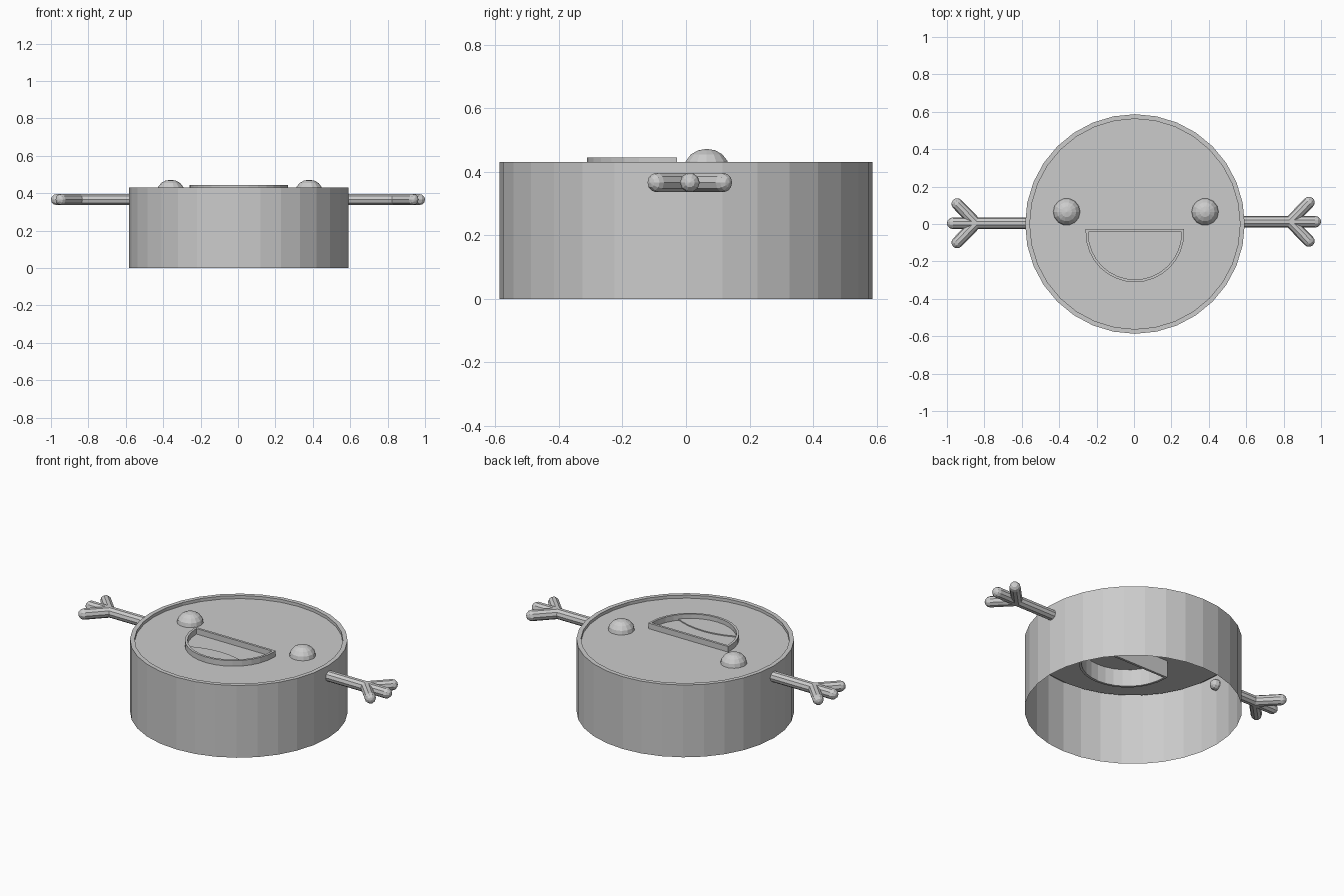
import bpy, bmesh, math
from mathutils import Vector

old = bpy.data.objects.get("Cube")
if old:
    bpy.data.objects.remove(old, do_unlink=True)

GREY = (0.6, 0.6, 0.6, 1)
mat = bpy.data.materials.new("plain grey")
mat.use_nodes = True
mat.diffuse_color = GREY
mat.node_tree.nodes["Principled BSDF"].inputs["Base Color"].default_value = GREY

CX = 0.005        # centre line of the body
LID_Z = 0.412     # recessed lid height


def finish(name, bm):
    mesh = bpy.data.meshes.new(name)
    bm.to_mesh(mesh)
    bm.free()
    mesh.materials.append(mat)
    obj = bpy.data.objects.new(name, mesh)
    bpy.context.collection.objects.link(obj)
    return obj


def lathe(bm, profile, sides, centre):
    """Revolve (radius, z) points about z; radius 0 makes a pole."""
    rings = []
    for r, z in profile:
        n = sides if r > 0 else 1
        rings.append([bm.verts.new((centre[0] + r * math.cos(math.tau * i / sides),
                                    centre[1] + r * math.sin(math.tau * i / sides), z))
                      for i in range(n)])
    for a, b in zip(rings, rings[1:]):
        for i in range(sides):
            j = (i + 1) % sides
            if len(b) == 1:
                bm.faces.new((a[i], a[j], b[0]))
            else:
                bm.faces.new((a[i], a[j], b[j], b[i]))


def capsule(bm, start, end, radius, sides=10):
    """Round-ended rod between two points."""
    start, end = Vector(start), Vector(end)
    length = (end - start).length
    angles = [math.radians(d) for d in (-90, -60, -30, 0, 0, 30, 60, 90)]
    turn = (end - start).to_track_quat('Z', 'Y')
    rings = []
    for k, a in enumerate(angles):
        z = radius * math.sin(a) + (length if k > 3 else 0)
        r = radius * math.cos(a)
        n = 1 if k in (0, 7) else sides
        rings.append([bm.verts.new(start + turn @ Vector(
            (r * math.cos(math.tau * i / sides), r * math.sin(math.tau * i / sides), z)
            if n > 1 else (0, 0, z))) for i in range(n)])
    for a, b in zip(rings, rings[1:]):
        for i in range(sides):
            j = (i + 1) % sides
            if len(a) == 1:
                bm.faces.new((a[0], b[j], b[i]))
            elif len(b) == 1:
                bm.faces.new((a[i], a[j], b[0]))
            else:
                bm.faces.new((a[i], a[j], b[j], b[i]))


def smile_outline(radius, top_y, centre_y=-0.048, steps=16):
    """Half-round outline with a straight upper edge."""
    pts = [(CX - radius, top_y)]
    for i in range(steps + 1):
        a = math.pi + math.pi * i / steps
        pts.append((CX + radius * math.cos(a), centre_y + radius * math.sin(a)))
    return pts + [(CX + radius, top_y)]


# Drum body: open underneath, with a narrow rim around a recessed lid
bm = bmesh.new()
lathe(bm, [(0.587, 0), (0.587, 0.43), (0.562, 0.43), (0.562, LID_Z), (0, LID_Z)], 32, (CX, 0))
finish("body", bm)

# Dome eyes
for side, x in (("right", -0.36), ("left", 0.38)):
    bm = bmesh.new()
    dome = [(0.072, LID_Z)]
    dome += [(0.072 * math.cos(a), LID_Z + 0.06 * math.sin(a))
             for a in (math.radians(d) for d in (22, 45, 67))]
    lathe(bm, dome + [(0, LID_Z + 0.06)], 14, (x, 0.065))
    finish(side + "_eye", bm)

# Mouth frame: hollow half-round tube passing down through the lid
bm = bmesh.new()
outer, inner = smile_outline(0.263, -0.028), smile_outline(0.249, -0.042)
loops = [[bm.verts.new((x, y, z)) for x, y in pts]
         for pts, z in ((outer, 0.31), (outer, 0.445), (inner, 0.445), (inner, 0.31))]
n = len(outer)
for k in range(4):
    a, b = loops[k], loops[(k + 1) % 4]
    for i in range(n):
        j = (i + 1) % n
        bm.faces.new((a[i], a[j], b[j], b[i]))
finish("mouth_frame", bm)

# Tongue: thin plate with a bowed upper edge resting in the mouth
bm = bmesh.new()
low = [p for p in smile_outline(0.249, -0.042) if p[1] < -0.215]
arc = [(CX + x, -0.165 - 1.2 * x * x) for x in (0.19 - 0.38 * i / 12 for i in range(13))]
face = bm.faces.new([bm.verts.new((x, y, LID_Z + 0.001)) for x, y in low + arc])
top = bmesh.ops.extrude_face_region(bm, geom=[face])["geom"]
bmesh.ops.translate(bm, vec=(0, 0, 0.006), verts=[v for v in top if isinstance(v, bmesh.types.BMVert)])
bmesh.ops.recalc_face_normals(bm, faces=bm.faces)
finish("tongue", bm)

# Arms with three fingers
ARM_Z, ARM_R = 0.366, 0.031
for name, s, shoulder, wrist, y in (("right_arm", -1, 0.57, 0.845, 0.004),
                                    ("left_arm", 1, 0.58, 0.835, 0.012)):
    bm = bmesh.new()
    hand = (s * wrist, y, ARM_Z)
    capsule(bm, (s * shoulder, y, ARM_Z), (s * 0.969, y, ARM_Z), ARM_R)
    for f in (-1, 1):
        capsule(bm, hand, (s * (wrist + 0.1), y + f * 0.103, ARM_Z), ARM_R)
    finish(name, bm)
